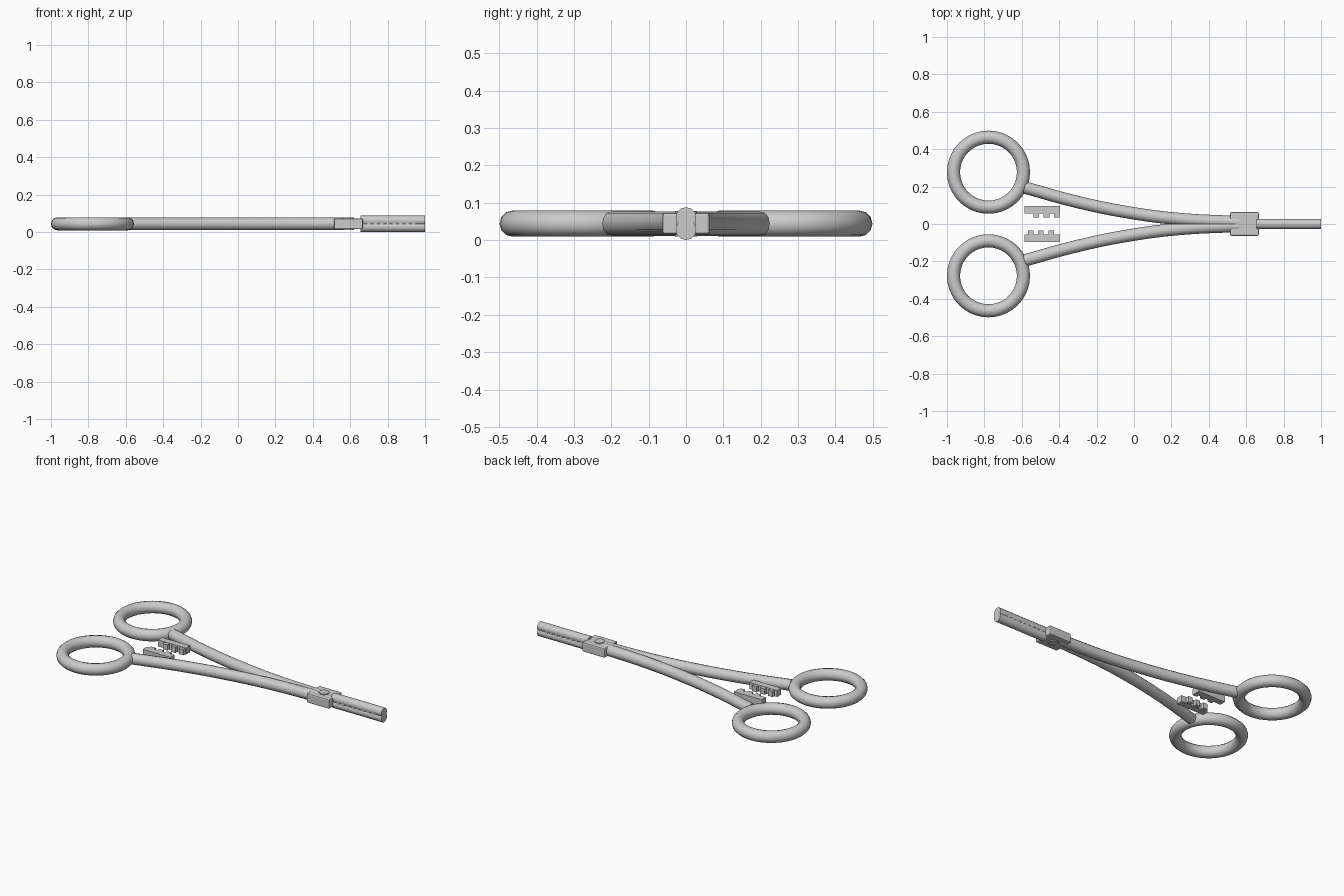
import bpy, math
from math import radians

if "Cube" in bpy.data.objects:
    bpy.data.objects.remove(bpy.data.objects["Cube"])

ZC = 0.044  # mid-height of the instrument


def smooth(o, angle=45):
    bpy.ops.object.select_all(action='DESELECT')
    o.select_set(True)
    bpy.context.view_layer.objects.active = o
    bpy.ops.object.shade_smooth_by_angle(angle=radians(angle))


def box(name, x0, x1, y0, y1, z0, z1, bevel=0.0):
    bpy.ops.mesh.primitive_cube_add(
        size=1, location=((x0 + x1) / 2, (y0 + y1) / 2, (z0 + z1) / 2))
    o = bpy.context.object
    o.name = name
    o.scale = (x1 - x0, y1 - y0, z1 - z0)
    bpy.ops.object.transform_apply(location=False, rotation=False, scale=True)
    if bevel:
        m = o.modifiers.new("soft_edges", 'BEVEL')
        m.width = bevel
        m.segments = 2
    return o


def cylinder(name, r, depth, loc, rot=(0, 0, 0), sides=16):
    bpy.ops.mesh.primitive_cylinder_add(
        vertices=sides, radius=r, depth=depth, location=loc, rotation=rot)
    o = bpy.context.object
    o.name = name
    smooth(o)
    return o


def tube(name, pts, r):
    cu = bpy.data.curves.new(name, 'CURVE')
    cu.dimensions = '3D'
    cu.bevel_depth = r
    cu.bevel_resolution = 4
    cu.resolution_u = 8
    cu.use_fill_caps = True
    sp = cu.splines.new('BEZIER')
    sp.bezier_points.add(len(pts) - 1)
    for bp, p in zip(sp.bezier_points, pts):
        bp.co = p
        bp.handle_left_type = bp.handle_right_type = 'AUTO'
    o = bpy.data.objects.new(name, cu)
    bpy.context.collection.objects.link(o)
    bpy.ops.object.select_all(action='DESELECT')
    o.select_set(True)
    bpy.context.view_layer.objects.active = o
    bpy.ops.object.convert(target='MESH')
    o = bpy.context.object
    smooth(o)
    return o


ARM = [(-0.585, 0.195), (-0.3, 0.117), (0.0, 0.057), (0.25, 0.026), (0.56, 0.010)]

for side, s in (("upper", 1), ("lower", -1)):
    # Finger ring
    bpy.ops.mesh.primitive_torus_add(
        location=(-0.778, s * 0.277, ZC), major_radius=0.187, minor_radius=0.035,
        major_segments=40, minor_segments=12)
    ring = bpy.context.object
    ring.name = side + "_finger_ring"
    smooth(ring)

    # Curved arm
    tube(side + "_arm", [(x, s * y, ZC) for x, y in ARM], 0.033)

    # Ratchet bar with interlocking teeth
    y0, y1 = sorted((s * 0.055, s * 0.095))
    box(side + "_ratchet_bar", -0.585, -0.395, y0, y1, ZC - 0.02, ZC + 0.02)
    for i in range(3):
        cx = (-0.523 if s > 0 else -0.553) + i * 0.055
        y0, y1 = sorted((s * 0.035, s * 0.056))
        box(f"{side}_ratchet_tooth_{i}", cx - 0.015, cx + 0.015, y0, y1,
            ZC - 0.018, ZC + 0.018)

    # Jaw, stacked one above the other
    cylinder(side + "_jaw", 0.0275, 0.345, (0.8275, 0, ZC + s * 0.0165),
             (0, radians(90), 0), 12)

# Box lock and pivot screw
box("box_lock", 0.513, 0.667, -0.063, 0.063, 0.015, 0.073, 0.007)
cylinder("pivot_screw", 0.029, 0.068, (0.59, 0, ZC), sides=24)

# Gripping teeth along the jaw seam
for i in range(8):
    x = 0.70 + i * 0.034
    box(f"jaw_tooth_{i}", x - 0.009, x + 0.009, -0.025, 0.025, ZC - 0.008, ZC + 0.008)
